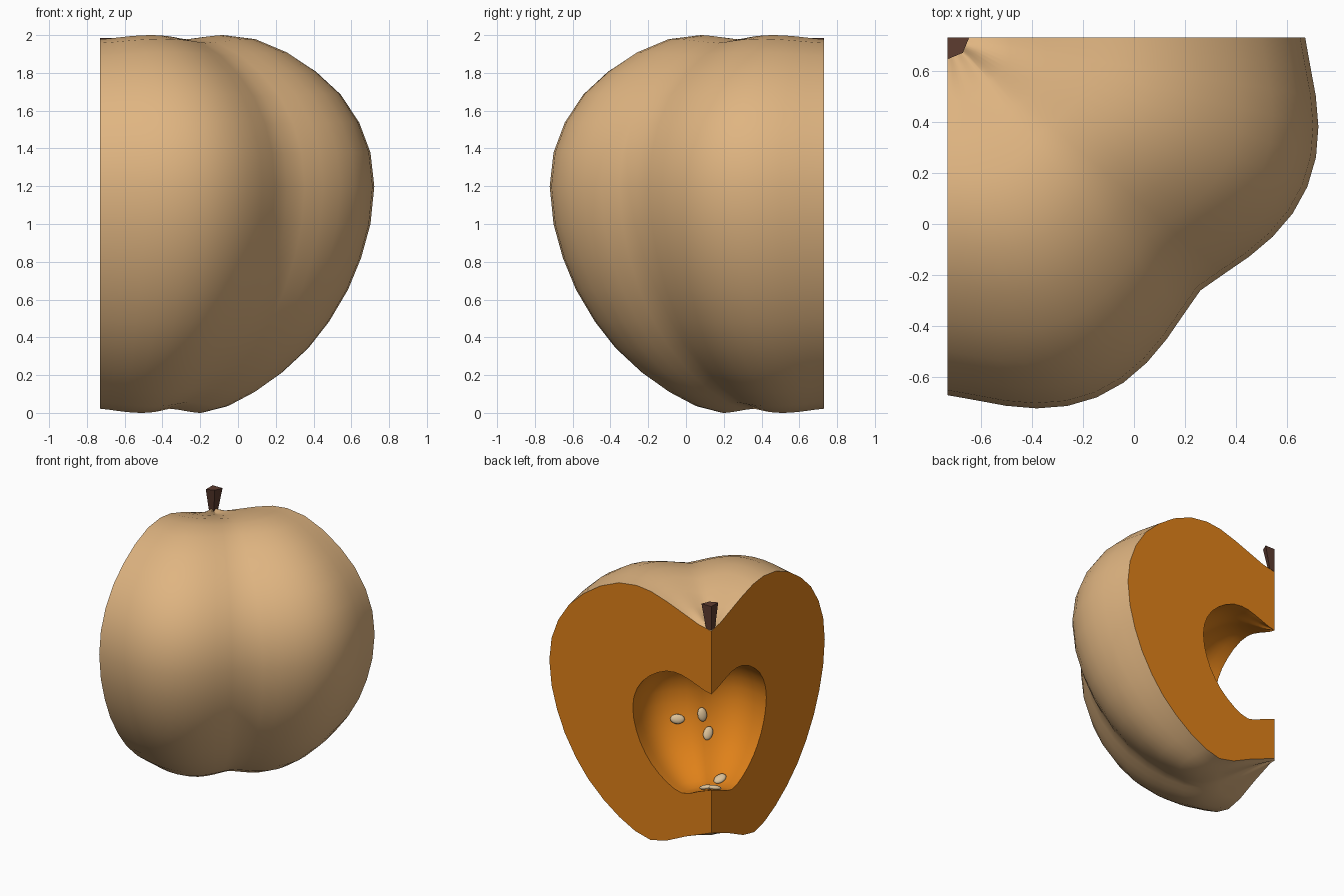
import bpy, bmesh, math
from mathutils import Vector, Matrix

if "Cube" in bpy.data.objects:
    bpy.data.objects.remove(bpy.data.objects["Cube"])

AX, AY = -0.73, 0.73          # core axis of the whole squash
N = 20                        # angular steps in the quarter

# Lobe profile: (fraction of full radius, height), crown dip to base dip
PROFILE = [(0, 1.81), (.08, 1.835), (.17, 1.885), (.27, 1.94), (.37, 1.985), (.46, 2.0),
           (.57, 1.98), (.685, 1.91), (.788, 1.81), (.877, 1.69), (.945, 1.54),
           (.986, 1.38), (1, 1.2), (.986, 1.0), (.952, .82), (.904, .65), (.835, .48),
           (.76, .34), (.664, .21), (.568, .11), (.47, .035), (.376, 0), (.28, .03),
           (.16, .11), (0, .2)]


def material(name, rgb):
    m = bpy.data.materials.new(name)
    m.diffuse_color = (*rgb, 1)
    m.use_nodes = True
    m.node_tree.nodes["Principled BSDF"].inputs["Base Color"].default_value = m.diffuse_color
    return m


def finish(name, bm, mats, smooth=None):
    bmesh.ops.remove_doubles(bm, verts=bm.verts, dist=1e-4)
    bmesh.ops.recalc_face_normals(bm, faces=bm.faces)
    me = bpy.data.meshes.new(name)
    bm.to_mesh(me)
    bm.free()
    for m in mats:
        me.materials.append(m)
    ob = bpy.data.objects.new(name, me)
    bpy.context.collection.objects.link(ob)
    if smooth:
        bpy.ops.object.select_all(action='DESELECT')
        bpy.context.view_layer.objects.active = ob
        ob.select_set(True)
        bpy.ops.object.shade_smooth_by_angle(angle=math.radians(smooth))
    return ob


def outer(f, z, th):
    """Point on the ribbed skin at angle th clockwise from +x."""
    s = abs(math.sin(4 * th)) ** 1.4
    r = f * (1.40 + 0.125 * s)
    z = 1 + (z - 1) * (1 - 0.022 * (1 - s))
    return Vector((AX + r * math.cos(th), AY - r * math.sin(th), z))


def inner(f, z, th):
    """Point on the seed cavity: a smaller copy of the skin."""
    p = outer(f, z, th)
    return Vector((AX + (p.x - AX) * .485, AY + (p.y - AY) * .485, .45 + p.z * .474))


skin = material("skin", (.74, .46, .22))
flesh = material("flesh", (.74, .22, .01))
stem_mat = material("stem", (.11, .045, .03))
seed_mat = material("seed", (.72, .54, .32))

# Quarter squash: skin, cavity and the two cut faces
bm = bmesh.new()
angles = [math.pi / 2 * i / N for i in range(N + 1)]
grids = [[[bm.verts.new(fn(f, z, t)) for f, z in PROFILE] for t in angles]
         for fn in (outer, inner)]


def strip(a, b, mat):
    for j in range(len(a) - 1):
        bm.faces.new((a[j], a[j + 1], b[j + 1], b[j])).material_index = mat


for mat, g in enumerate(grids):
    for i in range(N):
        strip(g[i], g[i + 1], mat)
for i in (0, N):
    strip(grids[0][i], grids[1][i], 1)
finish("squash_quarter", bm, [skin, flesh], 40)

# Quartered stem, flaring upward
bm = bmesh.new()
rings = []
for r, z in ((.045, 1.80), (.085, 1.985)):
    ring = [bm.verts.new((AX, AY, z))]
    ring += [bm.verts.new((AX + r * math.cos(t), AY - r * math.sin(t), z))
             for t in (0, math.pi / 4, math.pi / 2)]
    rings.append(ring)
    bm.faces.new(ring)
for k in range(4):
    n = (k + 1) % 4
    bm.faces.new((rings[0][k], rings[0][n], rings[1][n], rings[1][k]))
finish("stem", bm, [stem_mat])

# Seeds lying on the cavity wall: angle, profile fraction on lower half, spin
LOWER = PROFILE[12:]


def wall(th, u):
    j = min(int(u), len(LOWER) - 2)
    f, z = [a + (b - a) * (u - j) for a, b in zip(LOWER[j], LOWER[j + 1])]
    return inner(f, z, th)


for k, (deg, u, spin) in enumerate([(34, 2.3, 80), (49, 2.0, 10), (52.5, 3.6, -20),
                                    (65, 7.9, -40), (43, 10.3, 60), (62, 10.6, 95)]):
    t = math.radians(deg)
    p = wall(t, u)
    up = (wall(t, u - .1) - p).normalized()
    side = (wall(t + .03, u) - p).normalized()
    nrm = side.cross(up).normalized()
    if nrm.dot(Vector((AX, AY, 1)) - p) < 0:
        nrm = -nrm
    side = up.cross(nrm)
    basis = Matrix((side, up, nrm)).transposed().to_4x4()
    bm = bmesh.new()
    bmesh.ops.create_uvsphere(bm, u_segments=14, v_segments=8, radius=1)
    bm.transform(Matrix.Translation(p + nrm * .012) @ basis
                 @ Matrix.Rotation(math.radians(spin), 4, 'Z')
                 @ Matrix.Diagonal((.035, .052, .018, 1)))
    finish(f"seed_{k + 1}", bm, [seed_mat], 60)
